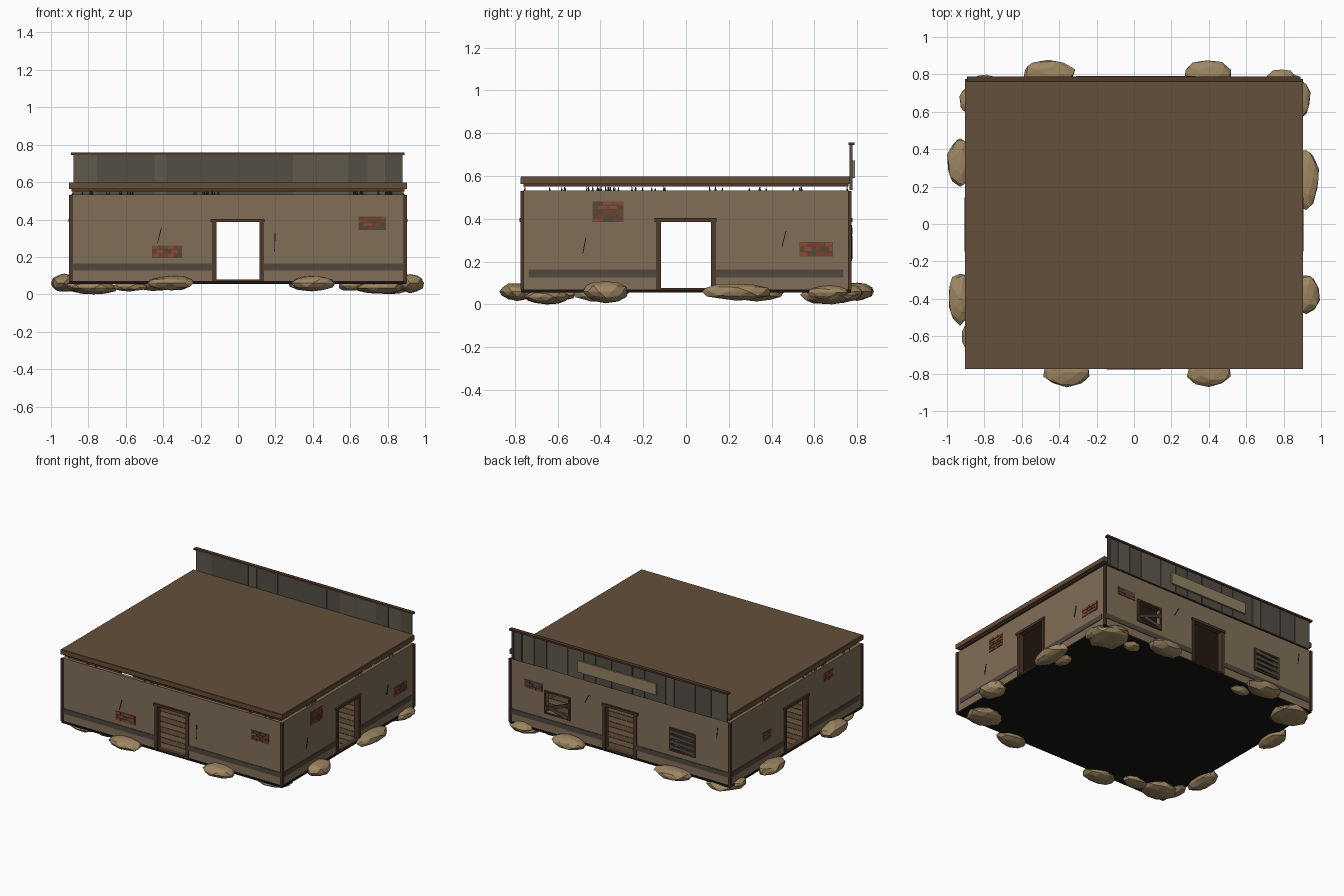
import bpy, bmesh, math, random
from mathutils import Matrix, Vector

if "Cube" in bpy.data.objects:
    bpy.data.objects.remove(bpy.data.objects["Cube"])

random.seed(4)


def mat(name, r, g, b):
    m = bpy.data.materials.new(name)
    m.diffuse_color = [((c / 255 + 0.055) / 1.055) ** 2.4 for c in (r, g, b)] + [1]
    m.use_nodes = True
    m.node_tree.nodes["Principled BSDF"].inputs["Base Color"].default_value = m.diffuse_color
    return m


PLASTER = mat("plaster", 129, 111, 88)
BAND = mat("band", 82, 72, 62)
WOOD = mat("dark_wood", 78, 56, 42)
ROOF = mat("roof", 100, 80, 59)
TRIM = mat("trim", 104, 76, 52)
GREY = mat("grey_boards", 96, 88, 76)
GREY2 = mat("grey_boards_dark", 84, 78, 68)
BLACK = mat("black", 22, 20, 18)
SIGN = mat("sign_board", 146, 130, 98)
ROCK = mat("rock", 158, 134, 98)
BRICKS = [mat("brick_a", 140, 74, 52), mat("brick_b", 116, 66, 48), mat("brick_c", 92, 66, 52)]
PLANKS = [mat("plank_a", 104, 84, 64), mat("plank_b", 90, 72, 54)]

HX, HY = 0.895, 0.765
# wall frames: local (along wall, outward, up) -> world
SIDES = {
    "front": Matrix(((1, 0, 0, 0), (0, -1, 0, -HY), (0, 0, 1, 0), (0, 0, 0, 1))),
    "back": Matrix(((1, 0, 0, 0), (0, 1, 0, HY), (0, 0, 1, 0), (0, 0, 0, 1))),
    "right": Matrix(((0, 1, 0, HX), (1, 0, 0, 0), (0, 0, 1, 0), (0, 0, 0, 1))),
    "left": Matrix(((0, -1, 0, -HX), (1, 0, 0, 0), (0, 0, 1, 0), (0, 0, 0, 1))),
}


def finish(name, bm, mats, frame=None):
    if frame:
        bm.transform(frame)
    bmesh.ops.recalc_face_normals(bm, faces=bm.faces)
    me = bpy.data.meshes.new(name)
    bm.to_mesh(me)
    bm.free()
    for m in mats:
        me.materials.append(m)
    ob = bpy.data.objects.new(name, me)
    bpy.context.collection.objects.link(ob)
    return ob


def build(name, boxes, frame=None):
    """boxes: (x0, x1, y0, y1, z0, z1, material[, tilt about the outward axis])"""
    bm, mats = bmesh.new(), []
    for x0, x1, y0, y1, z0, z1, m, *tilt in boxes:
        if m not in mats:
            mats.append(m)
        M = (Matrix.Translation(((x0 + x1) / 2, (y0 + y1) / 2, (z0 + z1) / 2))
             @ Matrix.Rotation(tilt[0] if tilt else 0, 4, 'Y')
             @ Matrix.Diagonal((x1 - x0, y1 - y0, z1 - z0, 1)))
        vs = bmesh.ops.create_cube(bm, size=1, matrix=M)["verts"]
        for f in {f for v in vs for f in v.link_faces}:
            f.material_index = mats.index(m)
    return finish(name, bm, mats, frame)


# floor slab, planks, roof
build("base_slab", [(-0.9, 0.9, -0.77, 0.77, 0.056, 0.07, BLACK)])
n = 22
step = 1.48 / n
build("floor_planks", [(-0.87, 0.87, -0.74 + i * step, -0.74 + (i + 0.94) * step, 0.07, 0.076, PLANKS[i % 2])
                       for i in range(n)])
build("roof", [(-0.9, 0.9, -0.77, 0.765, 0.562, 0.597, ROOF),
               (-0.89, 0.89, -0.76, 0.76, 0.551, 0.562, WOOD)])
build("roof_trim", [(-0.903, 0.903, -0.774, -0.77, 0.562, 0.594, TRIM),
                    (-0.904, -0.9, -0.774, 0.765, 0.562, 0.594, TRIM),
                    (0.9, 0.904, -0.774, 0.765, 0.562, 0.594, TRIM)])

# walls: openings are (u0, u1, z0, z1), left to right
ZB, ZT, T = 0.07, 0.533, 0.025
DOOR = (-0.12, 0.12, ZB, 0.388)
WINDOWS = [(-0.6, -0.42, 0.215, 0.36), (0.42, 0.6, 0.215, 0.36)]


def wall(side, half, openings):
    boxes, u = [], -half
    for a, b, z0, z1 in openings:
        boxes.append((u, a, -T, 0, ZB, ZT, PLASTER))
        boxes.append((a, b, -T, 0, z1, ZT, PLASTER))
        if z0 > ZB:
            boxes.append((a, b, -T, 0, ZB, z0, PLASTER))
        u = b
    boxes.append((u, half, -T, 0, ZB, ZT, PLASTER))
    build(side + "_wall", boxes, SIDES[side])


for side in SIDES:
    F = SIDES[side]
    long = side in ("front", "back")
    half = HX if long else HY - T
    wall(side, half, [WINDOWS[0], DOOR, WINDOWS[1]] if side == "back" else [DOOR])
    e = half - 0.005
    build(side + "_band", [(-e, -0.135, 0, 0.004, 0.127, 0.164, BAND),
                           (0.135, e, 0, 0.004, 0.127, 0.164, BAND)], F)
    build(side + "_door_frame", [(-0.137, -0.116, -0.03, 0.009, ZB, 0.388, WOOD),
                                 (0.116, 0.137, -0.03, 0.009, ZB, 0.388, WOOD),
                                 (-0.147, 0.143, -0.03, 0.012, 0.386, 0.404, WOOD),
                                 (-0.12, 0.12, -0.03, 0.006, 0.07, 0.078, WOOD)], F)

# corner posts
build("corner_posts", [(sx * 0.895 - 0.009, sx * 0.895 + 0.009, sy * 0.765 - 0.009, sy * 0.765 + 0.009, 0.07, 0.53, WOOD)
                       for sx in (-1, 1) for sy in (-1, 1)])


# exposed brick patches
def brick_patch(side, u0, u1, z0, z1):
    rows, cols = max(3, round((z1 - z0) / 0.02)), max(2, round((u1 - u0) / 0.042))
    h, w = (z1 - z0) / rows, (u1 - u0) / cols
    boxes = [(u0, u1, 0, 0.002, z0, z1, BAND)]
    for r in range(rows):
        for c in range(cols + r % 2):
            a = u0 + (c - 0.5 * (r % 2)) * w
            if random.random() > 0.12:
                boxes.append((max(a, u0) + 0.002, min(a + w, u1) - 0.002, 0, 0.005,
                              z0 + r * h + 0.002, z0 + (r + 1) * h - 0.002, random.choice(BRICKS)))
    build(side + "_brick_patch", boxes, SIDES[side])


for p in (("front", -0.46, -0.3, 0.195, 0.262), ("front", 0.645, 0.79, 0.345, 0.417),
          ("right", -0.437, -0.293, 0.385, 0.482), ("right", 0.53, 0.687, 0.225, 0.292),
          ("back", 0.635, 0.78, 0.35, 0.41), ("left", 0.29, 0.385, 0.245, 0.31),
          ("left", -0.43, -0.33, 0.415, 0.48)):
    brick_patch(*p)

# thin cracks: side, centre u, centre z, length, lean
for side, u, z, length, lean in (("front", -0.42, 0.315, 0.085, 0.25), ("front", 0.197, 0.28, 0.1, 0.03),
                                 ("right", -0.475, 0.275, 0.075, 0.2), ("right", 0.458, 0.307, 0.075, 0.25),
                                 ("back", 0.27, 0.4, 0.075, -0.5), ("back", -0.79, 0.43, 0.08, -0.1)):
    build(side + "_crack", [(u - 0.002, u + 0.002, 0, 0.003, z - length / 2, z + length / 2, BLACK, lean)], SIDES[side])

# back windows: frames, broken boards and slats
for (a, b, z0, z1), kind in zip(WINDOWS, ("slatted", "boarded")):
    boxes = [(a - 0.015, a, -0.03, 0.01, z0 - 0.012, z1 + 0.012, WOOD),
             (b, b + 0.015, -0.03, 0.01, z0 - 0.012, z1 + 0.012, WOOD),
             (a, b, -0.03, 0.01, z1, z1 + 0.012, WOOD), (a, b, -0.03, 0.01, z0 - 0.012, z0, WOOD)]
    if kind == "slatted":
        boxes += [(a - 0.005, b + 0.005, 0, 0.012, z0 + 0.006 + i * 0.037, z0 + 0.028 + i * 0.037, GREY2,
                   random.uniform(-0.09, 0.09)) for i in range(4)]
    else:
        boxes += [(a - 0.01, b + 0.01, 0, 0.012, z0 + 0.05, z0 + 0.074, WOOD, 0.35),
                  (a, b - 0.04, 0, 0.014, z0 + 0.01, z0 + 0.032, GREY2, -0.2)]
    build(kind + "_window", boxes, SIDES["back"])

# tall false front on the back wall: uneven vertical boards, cap and blank sign
boxes, x = [(-0.88, 0.88, 0.767, 0.771, 0.535, 0.745, GREY2)], -0.88
while x < 0.88:
    w = min(random.choice((0.07, 0.1, 0.13, 0.17)), 0.88 - x)
    boxes.append((x + 0.003, x + w - 0.003, 0.765, random.uniform(0.775, 0.779), 0.535, 0.745,
                  random.choice((GREY, GREY, GREY2))))
    x += w
build("false_front", boxes)
build("false_front_cap", [(-0.893, 0.89, 0.76, 0.788, 0.745, 0.758, WOOD)])
build("blank_sign", [(-0.31, 0.33, 0.778, 0.79, 0.59, 0.672, SIGN)])

# broken splinters along the wall tops
for side in SIDES:
    bm = bmesh.new()
    half = 0.8 if side in ("front", "back") else 0.65
    for cluster in range(5):
        c = random.uniform(-half, half)
        for k in range(4):
            h = random.uniform(0.012, 0.02)
            bmesh.ops.create_cone(bm, segments=4, radius1=0.004, radius2=0.001, depth=h, cap_ends=True,
                                  matrix=Matrix.Translation((c + random.uniform(-0.05, 0.05), -0.012, ZT + h / 2)))
    finish(side + "_splinters", bm, [WOOD], SIDES[side])

# faceted boulders: centre and radii
ROCKS = [(-0.36, -0.79, 0.06, 0.135, 0.08, 0.042), (0.4, -0.79, 0.06, 0.12, 0.08, 0.042),
         (-0.46, 0.8, 0.06, 0.145, 0.08, 0.042), (0.39, 0.8, 0.06, 0.135, 0.08, 0.042),
         (-0.93, 0.33, 0.06, 0.07, 0.135, 0.046), (-0.93, -0.4, 0.06, 0.07, 0.145, 0.05),
         (0.92, 0.24, 0.06, 0.07, 0.17, 0.042), (0.92, -0.375, 0.06, 0.08, 0.11, 0.052),
         (0.8, 0.68, 0.045, 0.14, 0.14, 0.045), (-0.79, 0.67, 0.04, 0.14, 0.14, 0.04),
         (0.76, -0.65, 0.035, 0.13, 0.11, 0.035), (-0.77, -0.65, 0.035, 0.13, 0.11, 0.035),
         (-0.34, 0.7, 0.05, 0.07, 0.05, 0.028), (0.6, 0.69, 0.045, 0.07, 0.05, 0.028),
         (0.83, 0.25, 0.045, 0.05, 0.07, 0.028), (-0.87, -0.6, 0.045, 0.05, 0.09, 0.03),
         (0.79, 0.77, 0.06, 0.08, 0.06, 0.03), (0.89, 0.67, 0.055, 0.055, 0.1, 0.035),
         (-0.89, 0.66, 0.055, 0.045, 0.07, 0.03), (-0.58, -0.68, 0.04, 0.1, 0.06, 0.025)]
for cx, cy, cz, rx, ry, rz in ROCKS:
    bm = bmesh.new()
    bmesh.ops.create_icosphere(bm, subdivisions=2, radius=1)
    for v in bm.verts:
        v.co *= random.uniform(0.88, 1.06)
        v.co = Vector((cx + v.co.x * rx, cy + v.co.y * ry, max(0, cz + v.co.z * rz)))
        v.co.x = max(-1, min(1, v.co.x))
    finish("boulder", bm, [ROCK])
